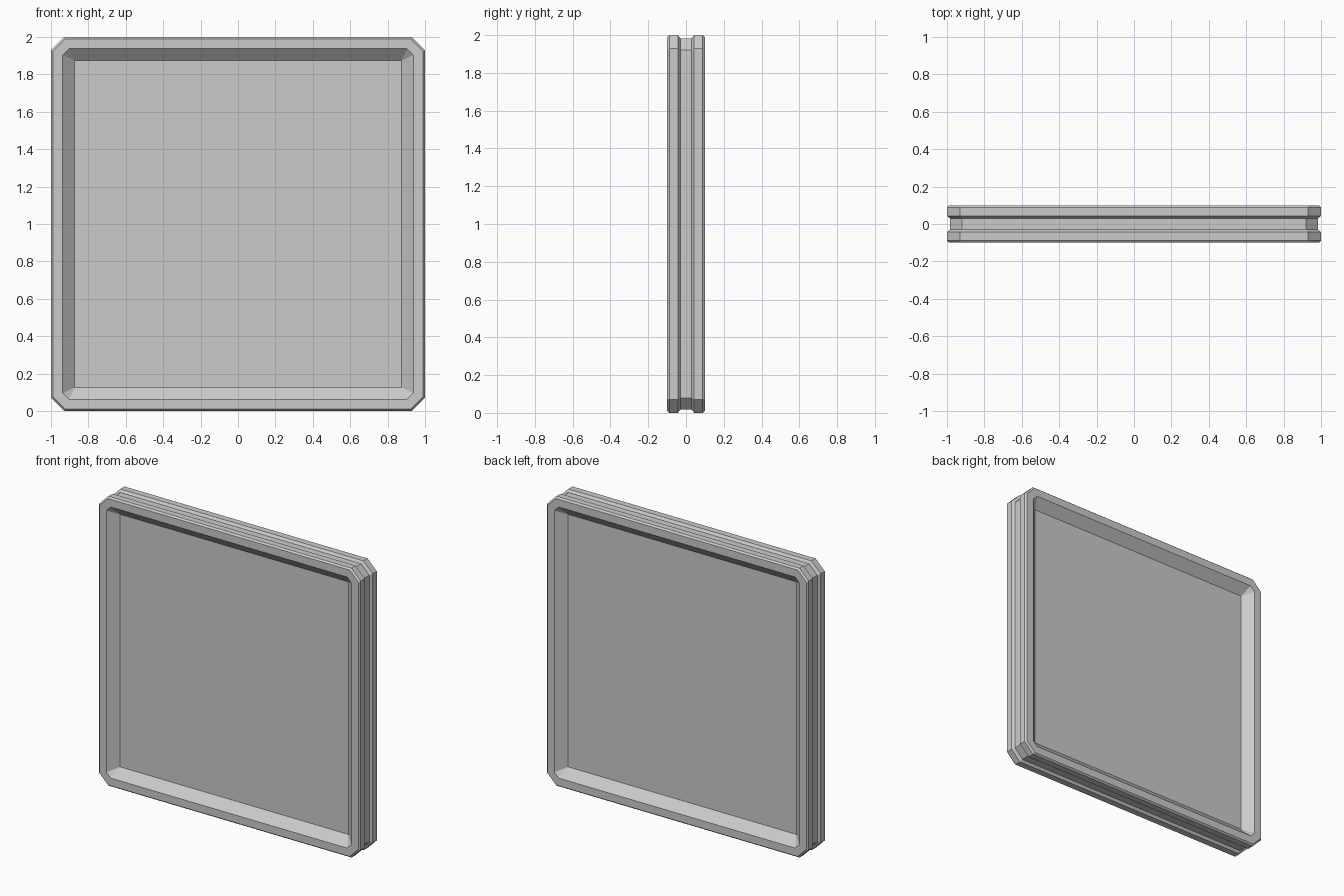
import bpy, bmesh

if "Cube" in bpy.data.objects:
    bpy.data.objects.remove(bpy.data.objects["Cube"])

def octagon(bm, y, half, cut):
    """Chamfered square ring in the XZ plane, centred at z = 1."""
    a, b = half, half - cut
    pts = [(a, -b), (a, b), (b, a), (-b, a), (-a, b), (-a, -b), (-b, -a), (b, -a)]
    return [bm.verts.new((x, y, z + 1)) for x, z in pts]

# Cross-section from front panel, over rim and groove, to the middle: (y, half size, corner cut)
front = [
    (-0.042, 0.873, 0.0),     # recessed panel
    (-0.100, 0.937, 0.033),   # rim inner edge
    (-0.100, 0.990, 0.066),   # rim outer edge
    (-0.088, 1.000, 0.070),   # outer bevel
    (-0.043, 1.000, 0.070),
    (-0.030, 0.983, 0.063),   # groove floor
]
profile = front + [(-y, h, c) for y, h, c in reversed(front)]

# Square tray-like panel with a grooved rim, the same on both sides
bm = bmesh.new()
rings = [octagon(bm, *p) for p in profile]
for r, s in zip(rings, rings[1:]):
    for i in range(8):
        j = (i + 1) % 8
        bm.faces.new((r[i], r[j], s[j], s[i]))
bm.faces.new(rings[0])
bm.faces.new(rings[-1])
bmesh.ops.remove_doubles(bm, verts=bm.verts, dist=1e-5)
bmesh.ops.recalc_face_normals(bm, faces=bm.faces)
mesh = bpy.data.meshes.new("grooved_panel")
bm.to_mesh(mesh)
bm.free()
bpy.context.collection.objects.link(bpy.data.objects.new("grooved_panel", mesh))
